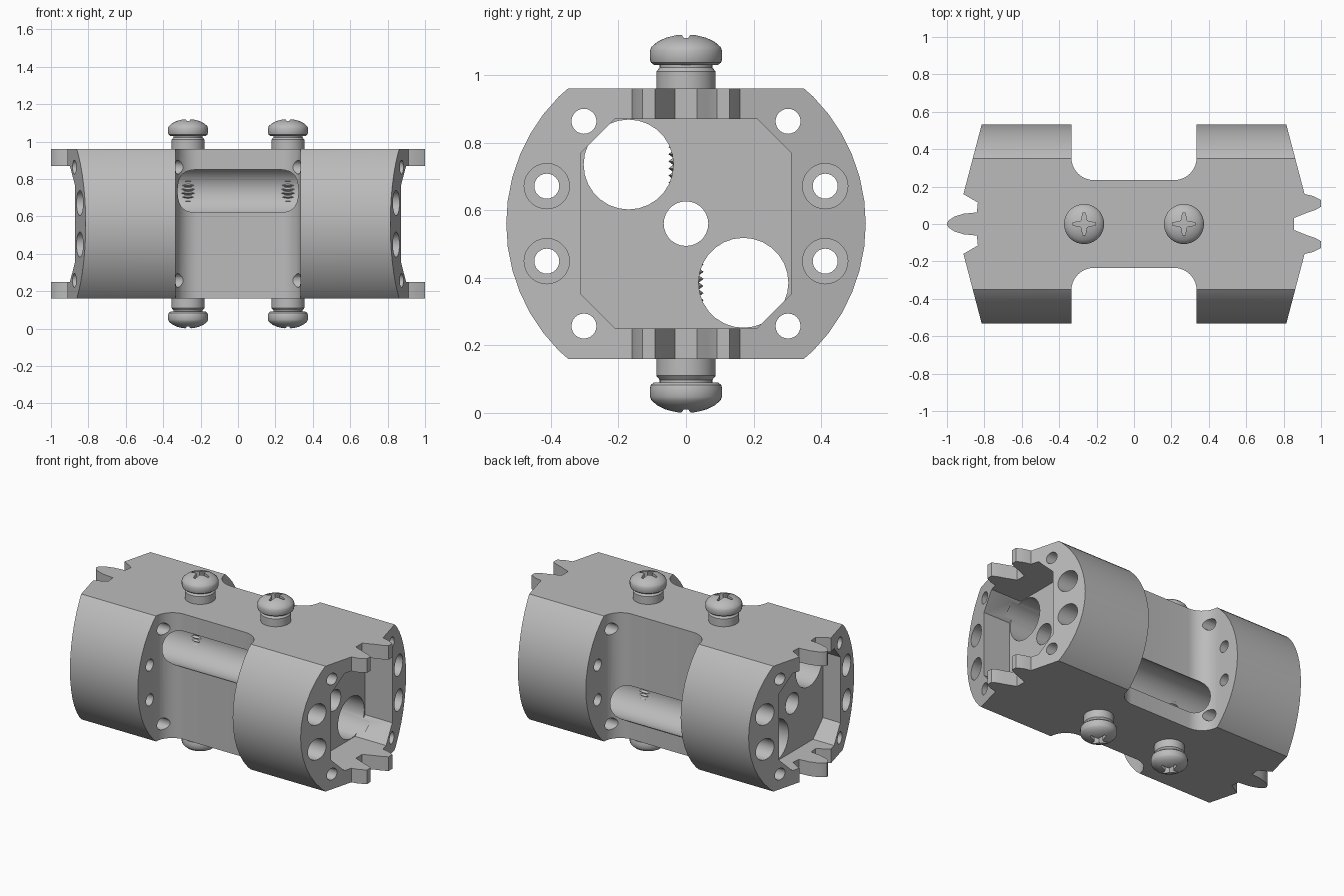
import bpy, bmesh, math
from mathutils import Matrix, Vector

cube = bpy.data.objects.get("Cube")
if cube:
    bpy.data.objects.remove(cube, do_unlink=True)

MID = 0.56       # height of the long axis
TOP = 0.96       # upper flat of the body

metal = bpy.data.materials.new("grey metal")
metal.use_nodes = True
metal.diffuse_color = (0.5, 0.5, 0.5, 1)
metal.node_tree.nodes["Principled BSDF"].inputs["Base Color"].default_value = (0.5, 0.5, 0.5, 1)


def make(name, bm):
    bmesh.ops.recalc_face_normals(bm, faces=bm.faces)
    mesh = bpy.data.meshes.new(name)
    bm.to_mesh(mesh)
    bm.free()
    mesh.materials.append(metal)
    ob = bpy.data.objects.new(name, mesh)
    bpy.context.collection.objects.link(ob)
    return ob


def prism(name, outline, start, end, axis="z"):
    """Extrude an outline along z (x, y points) or along x (y, z points)."""
    bm = bmesh.new()
    place = (lambda p: (p[0], p[1], start)) if axis == "z" else (lambda p: (start, p[0], p[1]))
    face = bm.faces.new([bm.verts.new(place(p)) for p in outline])
    out = bmesh.ops.extrude_face_region(bm, geom=[face])
    move = Vector((0, 0, end - start)) if axis == "z" else Vector((end - start, 0, 0))
    bmesh.ops.translate(bm, vec=move, verts=[v for v in out["geom"] if isinstance(v, bmesh.types.BMVert)])
    return make(name, bm)


def circle(y, z, r, n):
    return [(y + r * math.cos(math.tau * i / n), z + r * math.sin(math.tau * i / n)) for i in range(n)]


def boolean(ob, tool, operation="DIFFERENCE"):
    tool.hide_render = True
    mod = ob.modifiers.new("cut", "BOOLEAN")
    mod.object, mod.operation, mod.solver = tool, operation, "EXACT"
    bpy.context.view_layer.objects.active = ob
    bpy.ops.object.modifier_apply(modifier=mod.name)
    bpy.data.objects.remove(tool, do_unlink=True)


def smooth(ob):
    bpy.ops.object.select_all(action="DESELECT")
    ob.select_set(True)
    bpy.context.view_layer.objects.active = ob
    bpy.ops.object.shade_smooth_by_angle(angle=math.radians(30))


# Plan outline: paired teeth at +x, filleted waist, single tooth at -x
paired_tooth = [(0.855, 0.032), (0.93, 0.062), (0.97, 0.075), (1.0, 0.092), (1.0, 0.128), (0.957, 0.15), (0.912, 0.16)]
single_tooth = [(-0.912, 0.16), (-0.87, 0.135), (-0.835, 0.115), (-0.84, 0.062), (-0.91, 0.055),
                (-0.96, 0.04), (-0.99, 0.02), (-1.0, 0.006)]
fillet = [(0.215 + 0.12 * math.cos(a), 0.355 + 0.12 * math.sin(a))
          for a in (-math.pi / 2 * i / 10 for i in range(11))]
flange = [(0.807, 0.56), (0.335, 0.56)] + fillet
half = paired_tooth + flange + [(-x, y) for x, y in reversed(flange)] + single_tooth
outline = half + [(x, -y) for x, y in reversed(half)]

# Body: plan outline trimmed to a round bar with flats above and below
body = prism("body", outline, 2 * MID - TOP, TOP)
boolean(body, prism("round_bar", circle(0, MID, 0.532, 48), -1.2, 1.2, "x"), "INTERSECT")

# Chamfered pockets in both ends
octagon = [(sy * y, MID + sz * z) for sy, sz, pts in (
    (1, 1, [(0.31, 0.21), (0.21, 0.31)]), (-1, 1, [(0.21, 0.31), (0.31, 0.21)]),
    (-1, -1, [(0.31, 0.21), (0.21, 0.31)]), (1, -1, [(0.21, 0.31), (0.31, 0.21)])) for y, z in pts]
boolean(body, prism("right_pocket", octagon, 0.68, 1.2, "x"))
boolean(body, prism("left_pocket", octagon, -1.2, -0.75, "x"))

# Bores through the core; the large ones break out of the waist as slots
for y, z, r in ((-0.17, 0.175, 0.133), (0.17, -0.175, 0.133), (0, 0, 0.066)):
    boolean(body, prism("bore", circle(y, MID + z, r, 28), -0.8, 0.73, "x"))

# Bolt holes through the flanges, the outer ones counterbored
for sy in (-1, 1):
    for sz in (-1, 1):
        boolean(body, prism("corner_hole", circle(sy * 0.302, MID + sz * 0.303, 0.037, 24), -1.2, 1.2, "x"))
        y, z = sy * 0.412, MID + sz * 0.111
        boolean(body, prism("side_hole", circle(y, z, 0.037, 24), -1.2, 1.2, "x"))
        for sx in (-1, 1):
            boolean(body, prism("counterbore", circle(y, z, 0.067, 28), sx * 0.6, sx * 1.2, "x"))
smooth(body)


# Screw: lathed shank with thread ridges, collar and domed head
def lathe(name, profile, steps=40):
    bm = bmesh.new()
    verts = [bm.verts.new((r, 0, z)) for r, z in profile]
    edges = [bm.edges.new(pair) for pair in zip(verts, verts[1:])]
    bmesh.ops.spin(bm, geom=verts + edges, cent=(0, 0, 0), axis=(0, 0, 1), angle=math.tau, steps=steps)
    bmesh.ops.remove_doubles(bm, verts=bm.verts, dist=1e-5)
    return make(name, bm)


thread = [(0.052 if i % 2 else 0.038, 0.65 + 0.0105 * i) for i in range(17)]
collar = [(0.038, 0.9), (0.088, 0.9), (0.088, 1.01), (0.078, 1.022), (0.078, 1.03)]
head = [(0.095, 1.03), (0.104, 1.037), (0.107, 1.048), (0.107, 1.072), (0.102, 1.083),
        (0.085, 1.098), (0.06, 1.11), (0.03, 1.118), (0, 1.12)]
screw = lathe("upper_right_screw", [(0, 0.64)] + thread + collar + head)

# Cross recess in the head
arm = [(0.06, -0.007), (0.06, 0.007), (0.028, 0.012), (0.016, 0.016), (0.012, 0.028), (0.007, 0.06)]
cross = []
for k in range(4):
    turn = Matrix.Rotation(k * math.pi / 2, 2)
    cross += [tuple(turn @ Vector(p)) for p in arm[:-1]]
boolean(screw, prism("cross_recess", cross, 1.075, 1.2))
smooth(screw)

# Four screws, two above and two turned over below
for side, x in (("right", 0.267), ("left", -0.267)):
    for level in ("upper", "lower"):
        name = f"{level}_{side}_screw"
        ob = screw if name == screw.name else bpy.data.objects.new(name, screw.data)
        if ob != screw:
            bpy.context.collection.objects.link(ob)
        ob.location.x = x
        if level == "lower":
            ob.rotation_euler.x = math.pi
            ob.location.z = 2 * MID
